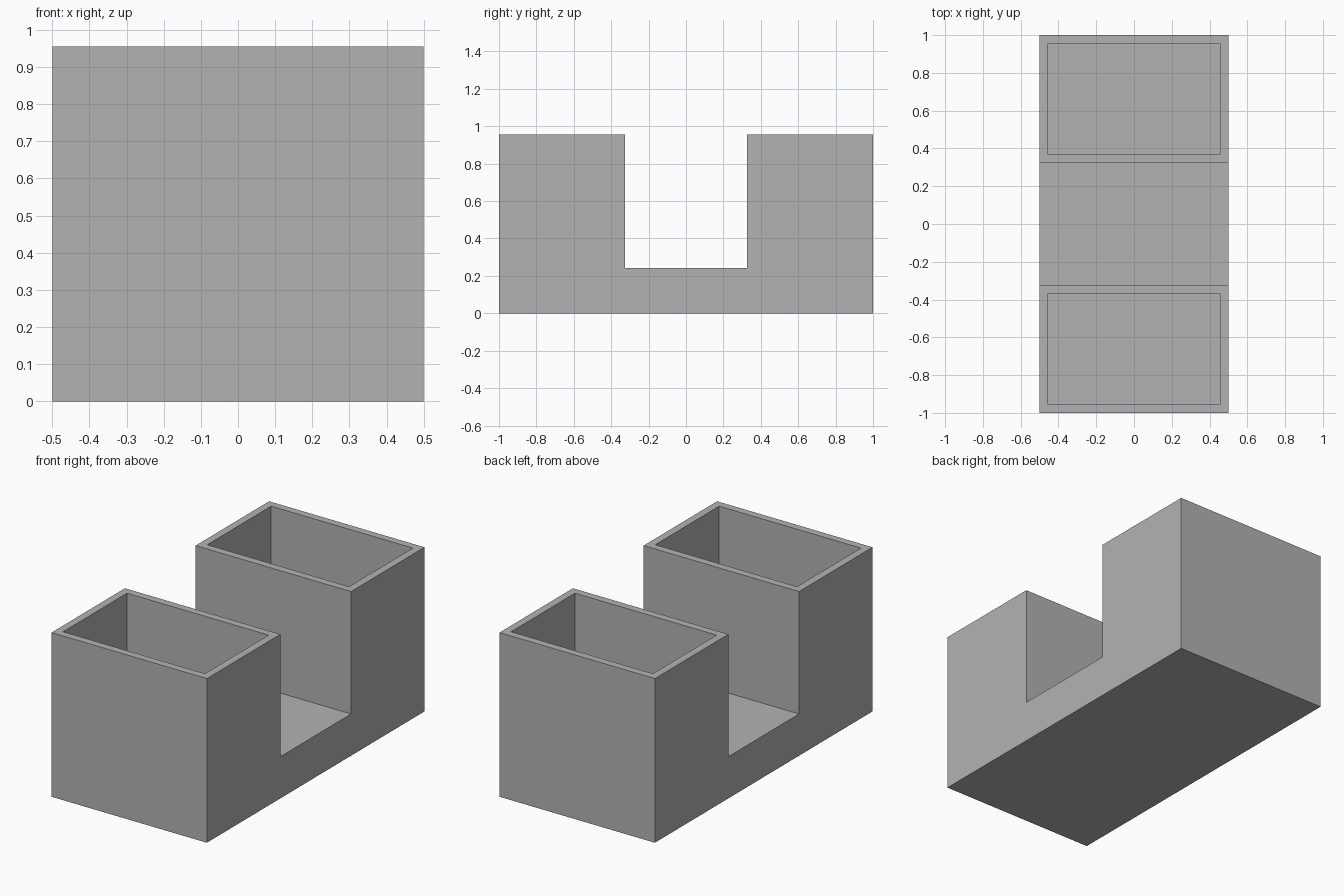
import bpy
import bmesh

old = bpy.data.objects.get("Cube")
if old:
    bpy.data.objects.remove(old, do_unlink=True)

# Single plain grey
GREY = (0.45, 0.45, 0.45, 1)
grey = bpy.data.materials.new("plain grey")
grey.use_nodes = True
grey.diffuse_color = GREY
grey.node_tree.nodes["Principled BSDF"].inputs["Base Color"].default_value = GREY

HALF_X, HALF_Y, HEIGHT = 0.5, 1.0, 0.955
NOTCH_Y, NOTCH_Z = 0.325, 0.243
WALL = 0.044

# Body: U-shaped side profile extruded across the width
profile = [(-HALF_Y, 0), (-NOTCH_Y, 0), (NOTCH_Y, 0), (HALF_Y, 0),
           (HALF_Y, HEIGHT), (NOTCH_Y, HEIGHT), (NOTCH_Y, NOTCH_Z),
           (-NOTCH_Y, NOTCH_Z), (-NOTCH_Y, HEIGHT), (-HALF_Y, HEIGHT)]
bm = bmesh.new()
side = bm.faces.new([bm.verts.new((-HALF_X, y, z)) for y, z in profile])
ext = bmesh.ops.extrude_face_region(bm, geom=[side])
moved = [v for v in ext["geom"] if isinstance(v, bmesh.types.BMVert)]
bmesh.ops.translate(bm, verts=moved, vec=(2 * HALF_X, 0, 0))
bmesh.ops.recalc_face_normals(bm, faces=bm.faces)

# Open bins: inset the two tower tops and push them down to a thin floor
bm.normal_update()
tops = [f for f in bm.faces
        if f.normal.z > 0.9 and f.calc_center_median().z > HEIGHT - 0.01]
bmesh.ops.inset_individual(bm, faces=tops, thickness=WALL, use_even_offset=True)
pushed = bmesh.ops.extrude_discrete_faces(bm, faces=tops)
for face in pushed["faces"]:
    for v in face.verts:
        v.co.z = WALL
bmesh.ops.recalc_face_normals(bm, faces=bm.faces)

mesh = bpy.data.meshes.new("twin_bin_body")
bm.to_mesh(mesh)
bm.free()
mesh.materials.append(grey)
body = bpy.data.objects.new("twin_bin_body", mesh)
bpy.context.collection.objects.link(body)
